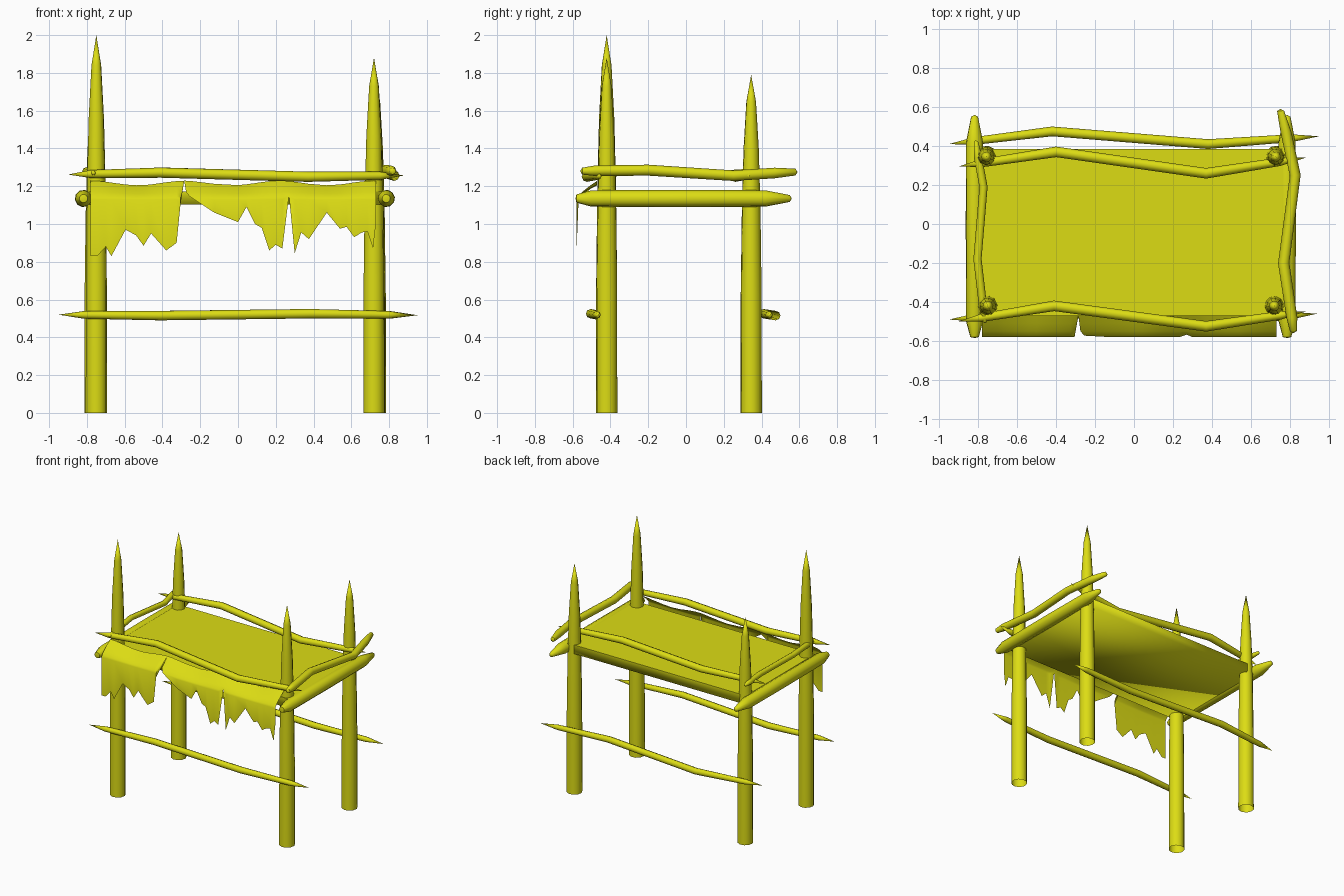
import bpy, bmesh, math
from mathutils import Vector

if "Cube" in bpy.data.objects:
    bpy.data.objects.remove(bpy.data.objects["Cube"])

mat = bpy.data.materials.new("yellow wood")
mat.diffuse_color = (0.72, 0.72, 0.007, 1)
mat.use_nodes = True
mat.node_tree.nodes["Principled BSDF"].inputs["Base Color"].default_value = mat.diffuse_color


def finish(name, bm, angle=None):
    me = bpy.data.meshes.new(name)
    bm.to_mesh(me)
    bm.free()
    ob = bpy.data.objects.new(name, me)
    bpy.context.collection.objects.link(ob)
    me.materials.append(mat)
    if angle:
        bpy.ops.object.select_all(action='DESELECT')
        ob.select_set(True)
        bpy.context.view_layer.objects.active = ob
        bpy.ops.object.shade_smooth_by_angle(angle=math.radians(angle))
    return ob


def pole(name, path, sides=10):
    """Round pole through (x, y, z, radius) points; zero radius closes to a tip."""
    bm = bmesh.new()
    pts = [Vector(p[:3]) for p in path]
    axis = (pts[-1] - pts[0]).normalized()
    u = axis.orthogonal().normalized()
    v = axis.cross(u)
    rings = []
    for p, q in zip(pts, path):
        rings.append([bm.verts.new(p + q[3] * (u * math.cos(a) + v * math.sin(a)))
                      for a in (2 * math.pi * i / sides for i in range(sides))])
    for a, b in zip(rings, rings[1:]):
        for i in range(sides):
            j = (i + 1) % sides
            bm.faces.new((a[i], a[j], b[j], b[i]))
    bmesh.ops.remove_doubles(bm, verts=bm.verts, dist=0.0005)
    return finish(name, bm, 50)


# Four sharpened posts, open at the foot
for name, x, y, h in (("front_left_post", -0.75, -0.42, 2.0),
                      ("front_right_post", 0.72, -0.42, 1.88),
                      ("back_left_post", -0.757, 0.345, 1.765),
                      ("back_right_post", 0.727, 0.345, 1.79)):
    pole(name, [(x, y, 0, 0.057), (x, y, h * 0.35, 0.056), (x, y, h * 0.6, 0.05),
                (x, y, h * 0.78, 0.041), (x, y, h * 0.92, 0.026), (x, y, h, 0)])


def rail(name, pts, r):
    """Crooked pole with long pointed ends."""
    p = [Vector(q) for q in pts]
    a, b = p[0].lerp(p[1], 0.25), p[-1].lerp(p[-2], 0.25)
    pole(name, [(*p[0], 0), (*a, r * 0.8)] + [(*q, r) for q in p[1:-1]]
         + [(*b, r * 0.8), (*p[-1], 0)], 8)


# Long rails: low pair and high pair
rail("front_low_rail", [(-0.95, -0.49, 0.52), (-0.41, -0.45, 0.515),
                        (0.38, -0.505, 0.525), (0.94, -0.46, 0.517)], 0.025)
rail("back_low_rail", [(-0.95, 0.41, 0.52), (-0.42, 0.475, 0.515),
                       (0.38, 0.41, 0.525), (0.95, 0.45, 0.517)], 0.025)
rail("front_high_rail", [(-0.90, -0.50, 1.262), (-0.41, -0.42, 1.272),
                         (0.37, -0.525, 1.25), (0.88, -0.45, 1.257)], 0.027)
rail("back_high_rail", [(-0.90, 0.295, 1.262), (-0.40, 0.37, 1.272),
                        (0.37, 0.26, 1.25), (0.88, 0.34, 1.257)], 0.027)

# Short crooked side rails with blunt ends
pole("right_high_rail", [(0.75, 0.59, 1.275, 0), (0.752, 0.58, 1.275, 0.018),
                         (0.78, 0.47, 1.27, 0.028), (0.827, 0.25, 1.256, 0.028),
                         (0.768, -0.2, 1.285, 0.029), (0.81, -0.48, 1.282, 0.028),
                         (0.818, -0.55, 1.28, 0.018), (0.818, -0.56, 1.28, 0)], 8)
pole("left_high_rail", [(-0.812, 0.43, 1.275, 0), (-0.81, 0.42, 1.275, 0.012),
                        (-0.80, 0.34, 1.272, 0.021), (-0.772, 0.19, 1.262, 0.021),
                        (-0.803, -0.18, 1.28, 0.021), (-0.775, -0.42, 1.272, 0.021),
                        (-0.765, -0.50, 1.27, 0.012), (-0.764, -0.51, 1.27, 0)], 8)

# Side beams carrying the platform
for name, x in (("left_beam", -0.818), ("right_beam", 0.785)):
    pole(name, [(x, -0.585, 1.135, 0), (x, -0.58, 1.135, 0.022), (x, -0.5, 1.135, 0.044),
                (x, 0, 1.135, 0.046), (x, 0.42, 1.135, 0.044), (x, 0.55, 1.135, 0.018),
                (x, 0.56, 1.135, 0)])

# Platform slab, flat top over a softly shaded underside
bm = bmesh.new()
bmesh.ops.create_cube(bm, size=1)
for v in bm.verts:
    v.co = (v.co.x * 1.57 - 0.005, v.co.y * 0.855 - 0.042, 1.137 + v.co.z * 0.07)
bm.normal_update()
for f in bm.faces:
    f.smooth = f.normal.z < 0.5
finish("platform", bm)

# Torn cloth: (x, height of the ragged lower edge)
EDGE = [(-.78, .83), (-.745, .83), (-.70, .88), (-.67, .83), (-.595, .97), (-.54, .94),
        (-.50, .885), (-.46, .95), (-.38, .86), (-.325, .90), (-.305, 1.1), (-.285, 1.23),
        (-.275, 1.17), (-.255, 1.145), (-.125, 1.06), (0, 1.01), (.045, 1.09), (.09, 1.0),
        (.125, .98), (.165, .86), (.20, .89), (.235, .87), (.27, 1.15), (.30, .845),
        (.335, .955), (.375, .92), (.47, 1.06), (.54, .975), (.575, .985), (.615, .93),
        (.655, .955), (.685, .96), (.715, .87), (.73, 1.0)]
DRAPE = [(-.47, 1.0), (-.51, .72), (-.55, .4), (-.573, .15), (-.58, 0)]


def drape_y(t):
    """Depth of the cloth, from t = 1 at its top to 0 where it hangs straight."""
    for (y1, t1), (y2, t2) in zip(DRAPE, DRAPE[1:]):
        if t >= t2:
            return y1 + (y2 - y1) * (t1 - t) / (t1 - t2)
    return -.58


bm = bmesh.new()
columns = []
for x, low in EDGE:
    top = 1.217 + 0.012 * math.cos((x + 0.78) * 2 * math.pi / 0.5)
    low = min(low, top)
    zs = [max(low, 1.13 + (top - 1.13) * t) for _, t in DRAPE] + [low]
    columns.append([bm.verts.new((x, drape_y(min(1, (z - 1.13) / (top - 1.13))), z))
                    for z in zs])
for a, b in zip(columns, columns[1:]):
    for i in range(len(DRAPE)):
        bm.faces.new((a[i], a[i + 1], b[i + 1], b[i]))
bmesh.ops.remove_doubles(bm, verts=bm.verts, dist=0.0005)
finish("torn_cloth", bm, 60)
